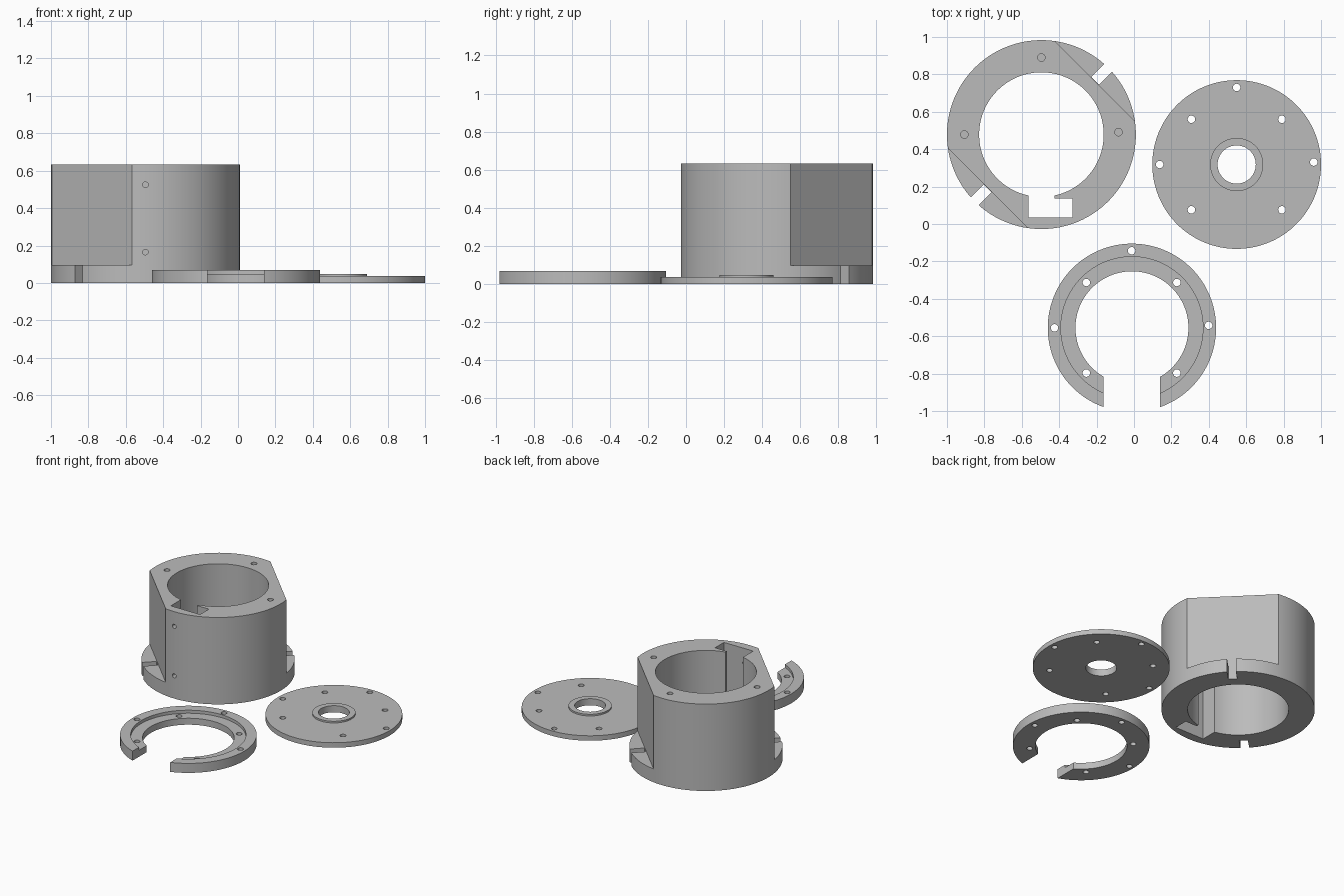
import bpy
import math
from mathutils import Vector

default = bpy.data.objects.get("Cube")
if default:
    bpy.data.objects.remove(default, do_unlink=True)

grey = bpy.data.materials.new("plain grey")
grey.use_nodes = True
COLOUR = (0.5, 0.5, 0.5, 1)
grey.diffuse_color = COLOUR
grey.node_tree.nodes["Principled BSDF"].inputs["Base Color"].default_value = COLOUR


def cylinder(name, x, y, z0, z1, r, sides=128):
    bpy.ops.mesh.primitive_cylinder_add(vertices=sides, radius=r, depth=z1 - z0,
                                        location=(x, y, (z0 + z1) / 2))
    ob = bpy.context.object
    ob.name = name
    ob.data.materials.append(grey)
    return ob


def box(x0, x1, y0, y1, z0, z1):
    bpy.ops.mesh.primitive_cube_add(size=1, location=((x0 + x1) / 2, (y0 + y1) / 2, (z0 + z1) / 2))
    ob = bpy.context.object
    ob.scale = (x1 - x0, y1 - y0, z1 - z0)
    ob.data.materials.append(grey)
    return ob


def radial_box(cx, cy, angle, d0, d1, width, z0, z1):
    """Box reaching from distance d0 to d1 along a direction from a centre."""
    ob = box(d0, d1, -width / 2, width / 2, z0, z1)
    mid = (d0 + d1) / 2
    ob.location = Vector((cx + mid * math.cos(angle), cy + mid * math.sin(angle), (z0 + z1) / 2))
    ob.rotation_euler.z = angle
    return ob


def combine(ob, other, operation="DIFFERENCE"):
    mod = ob.modifiers.new("bool", "BOOLEAN")
    mod.operation = operation
    mod.solver = "EXACT"
    mod.object = other
    bpy.ops.object.select_all(action="DESELECT")
    bpy.context.view_layer.objects.active = ob
    ob.select_set(True)
    bpy.ops.object.modifier_apply(modifier=mod.name)
    bpy.data.objects.remove(other, do_unlink=True)


def finish(ob):
    bpy.ops.object.select_all(action="DESELECT")
    bpy.context.view_layer.objects.active = ob
    ob.select_set(True)
    bpy.ops.object.shade_smooth_by_angle(angle=math.radians(30))


def drill_pattern(ob, x, y):
    """Seven screw holes: three on the axes, four on the diagonals."""
    for dx, dy in ((0, 0.412), (-0.412, 0), (0.412, 0.013)):
        combine(ob, cylinder("drill", x + dx, y + dy, -0.1, 0.2, 0.02, 32))
    for sx in (-1, 1):
        for sy in (-1, 1):
            combine(ob, cylinder("drill", x + sx * 0.242, y + sy * 0.242, -0.1, 0.2, 0.02, 32))


# Housing: thick tube with two diagonal flats above a notched base flange
HX, HY, H, BASE = -0.495, 0.478, 0.632, 0.097
housing = cylinder("housing", HX, HY, 0, H, 0.505)
combine(housing, cylinder("bore", HX, HY, -0.1, 1, 0.333))
for angle in (math.pi / 4, math.pi * 5 / 4):
    combine(housing, radial_box(HX, HY, angle, 0.404, 0.7, 1, BASE, 1))
    combine(housing, radial_box(HX, HY, angle, 0.407, 0.7, 0.058, -0.1, BASE + 0.05))

# Wire channel inside the front wall, opening into the bore
channel = box(-0.565, -0.33, 0.035, 0.137, -0.1, 1)
combine(channel, box(-0.565, -0.425, 0.1, 0.25, -0.1, 1), "UNION")
combine(housing, channel)

# Blind screw holes in the rim and two holes through the front wall
for dx, dy in ((0, 0.412), (-0.412, 0), (0.412, 0.013)):
    combine(housing, cylinder("drill", HX + dx, HY + dy, H - 0.2, 1, 0.02, 32))
for z in (0.165, 0.525):
    drill = cylinder("drill", HX, 0, -0.08, 0.08, 0.015, 32)
    drill.location.z = z
    drill.rotation_euler.x = math.pi / 2
    combine(housing, drill)
finish(housing)

# Round cover plate with a raised collar round its centre hole
CX, CY = 0.549, 0.318
cover = cylinder("cover_plate", CX, CY, 0, 0.036, 0.451)
combine(cover, cylinder("collar", CX, CY, 0.01, 0.048, 0.142), "UNION")
combine(cover, cylinder("bore", CX, CY, -0.1, 0.2, 0.102))
drill_pattern(cover, CX, CY)
finish(cover)

# Open clamp ring with a recessed inner ledge and a gap at the front
RX, RY = -0.011, -0.555
ring = cylinder("open_ring", RX, RY, 0, 0.069, 0.45)
combine(ring, cylinder("bore", RX, RY, -0.1, 0.2, 0.302))
combine(ring, cylinder("ledge", RX, RY, 0.047, 0.2, 0.38))
combine(ring, box(-0.164, 0.14, -1.2, RY, -0.1, 0.2))
drill_pattern(ring, RX - 0.002, RY)
finish(ring)
